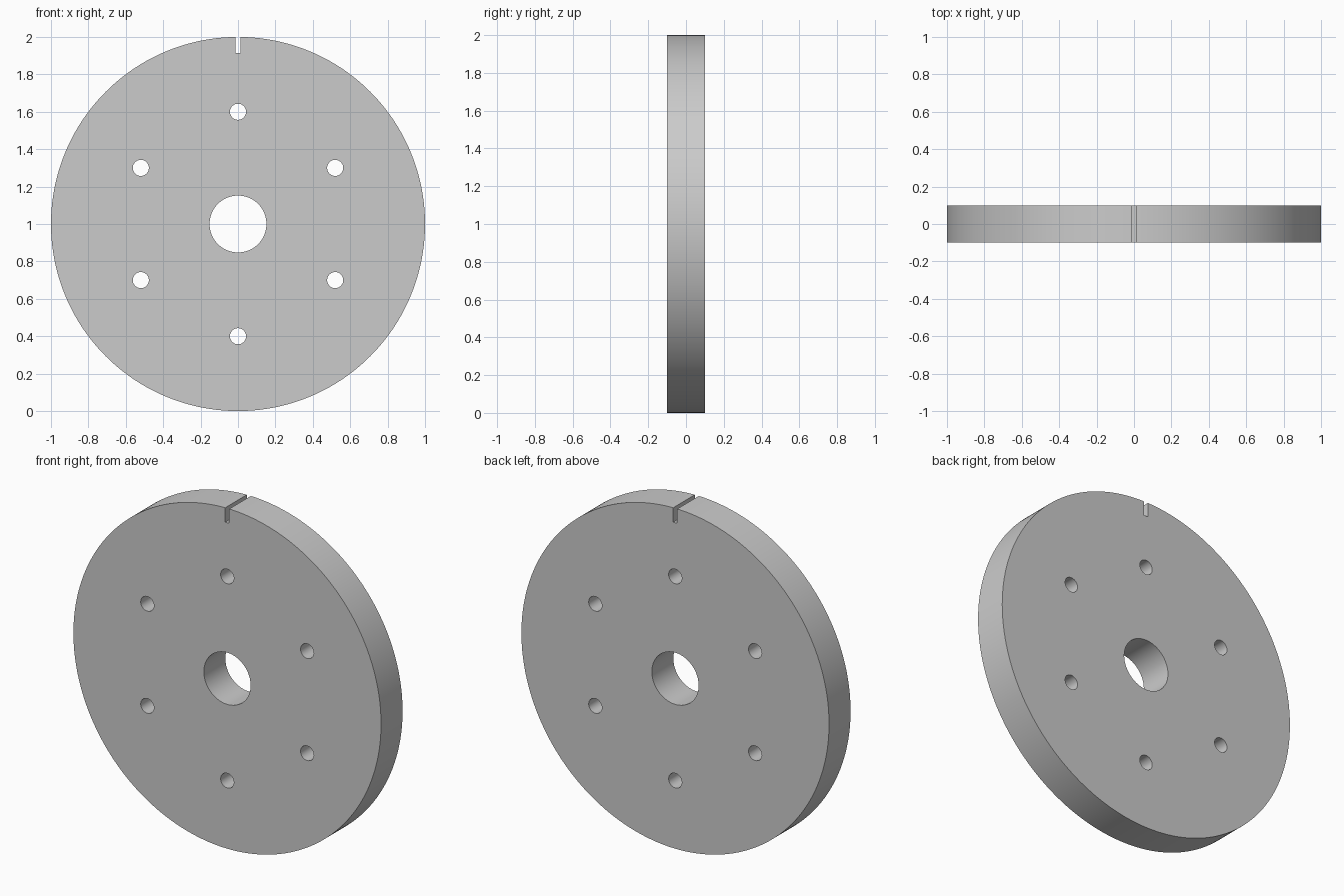
import bpy, bmesh
from math import pi, sin, cos
from mathutils import Matrix

if "Cube" in bpy.data.objects:
    bpy.data.objects.remove(bpy.data.objects["Cube"])

CENTRE_Z, RADIUS, THICK = 1.0, 1.0, 0.2


def add_rod(bm, x, z, radius, depth, sides):
    """Cylinder running along y."""
    m = Matrix.Translation((x, 0, z)) @ Matrix.Rotation(pi / 2, 4, 'X')
    bmesh.ops.create_cone(bm, cap_ends=True, segments=sides, radius1=radius,
                          radius2=radius, depth=depth, matrix=m)


def make_object(name, bm):
    mesh = bpy.data.meshes.new(name)
    bm.to_mesh(mesh)
    bm.free()
    obj = bpy.data.objects.new(name, mesh)
    bpy.context.collection.objects.link(obj)
    return obj


# Disc body
bm = bmesh.new()
add_rod(bm, 0, CENTRE_Z, RADIUS, THICK, 256)
disc = make_object("disc_plate", bm)

# Cutters: centre bore, ring of six bolt holes, rim slot
bm = bmesh.new()
add_rod(bm, 0, CENTRE_Z, 0.152, 0.6, 96)
for i in range(6):
    a = pi / 2 + i * pi / 3
    add_rod(bm, 0.6 * cos(a), CENTRE_Z + 0.6 * sin(a), 0.043, 0.6, 48)
slot_bottom, slot_top = 1.915, 2.1
bmesh.ops.create_cube(bm, size=1, matrix=Matrix.Translation(
    (0, 0, (slot_bottom + slot_top) / 2))
    @ Matrix.Diagonal((0.026, 0.6, slot_top - slot_bottom, 1)))
cutter = make_object("hole_cutter", bm)
cutter.hide_render = True

# Cut and apply
mod = disc.modifiers.new("holes", 'BOOLEAN')
mod.operation = 'DIFFERENCE'
mod.solver = 'EXACT'
mod.object = cutter
bpy.context.view_layer.objects.active = disc
disc.select_set(True)
bpy.ops.object.modifier_apply(modifier=mod.name)
bpy.data.objects.remove(cutter)

# Smooth rim and bores, keep crisp edges
bpy.ops.object.shade_smooth_by_angle(angle=pi / 6)
